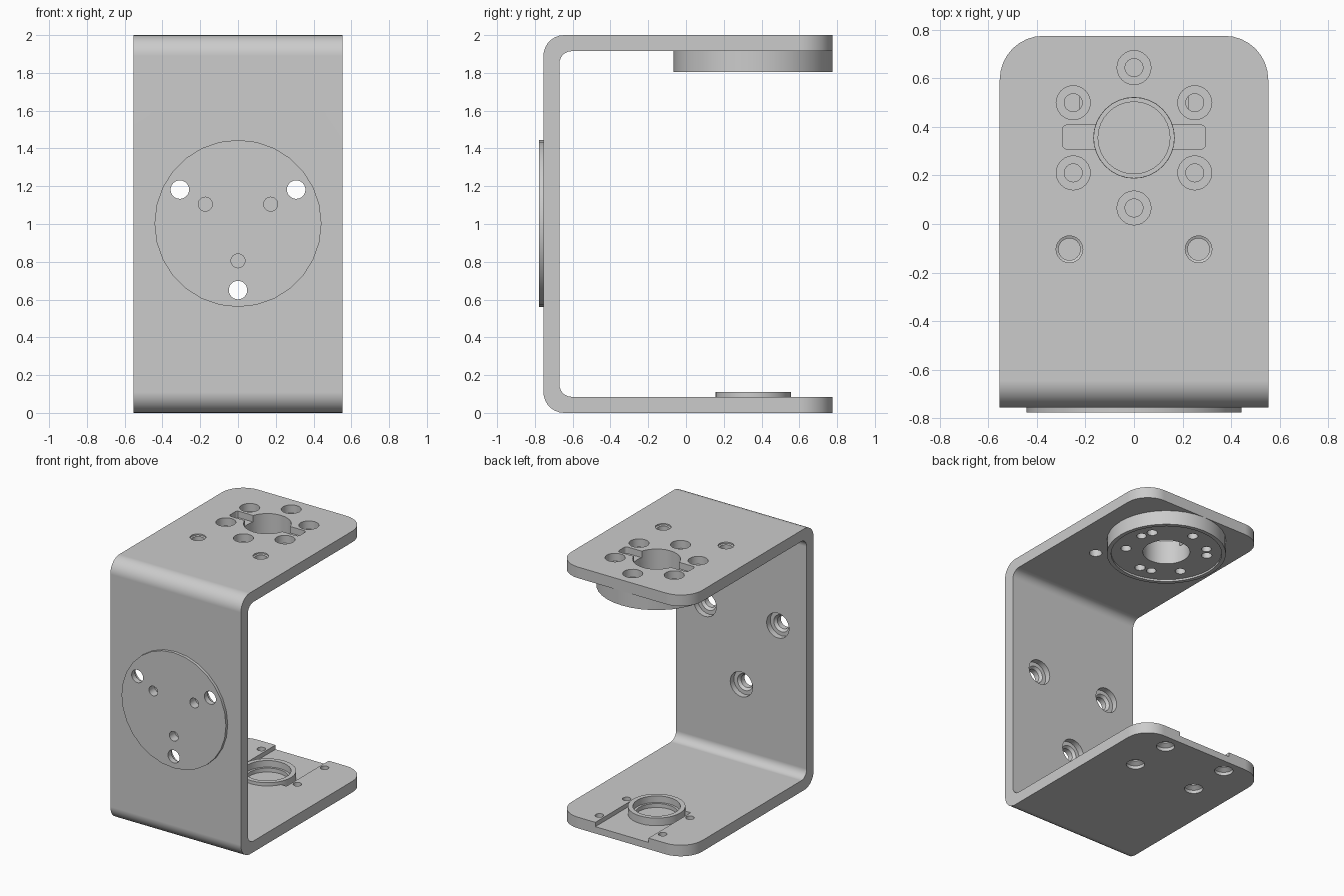
import bpy, bmesh, math
from math import cos, sin, pi, radians

if "Cube" in bpy.data.objects:
    bpy.data.objects.remove(bpy.data.objects["Cube"])

metal = bpy.data.materials.new("plain grey metal")
metal.use_nodes = True
grey = (0.6, 0.6, 0.6, 1)
metal.diffuse_color = grey
metal.node_tree.nodes["Principled BSDF"].inputs["Base Color"].default_value = grey


def finish(name, bm):
    bmesh.ops.recalc_face_normals(bm, faces=bm.faces[:])
    mesh = bpy.data.meshes.new(name)
    bm.to_mesh(mesh)
    bm.free()
    mesh.materials.append(metal)
    ob = bpy.data.objects.new(name, mesh)
    bpy.context.collection.objects.link(ob)
    return ob


def turn(name, profile, centre=(0, 0), axis="Z", sides=24):
    """Closed turned solid from (radius, height) pairs; centre is across the axis."""
    bm = bmesh.new()
    rings = []
    for r, h in profile:
        ring = []
        for i in range(sides):
            a = 2 * pi * i / sides
            u, v = centre[0] + r * cos(a), centre[1] + r * sin(a)
            ring.append(bm.verts.new((u, v, h) if axis == "Z" else (u, h, v)))
        rings.append(ring)
    for low, high in zip(rings, rings[1:]):
        for i in range(sides):
            j = (i + 1) % sides
            bm.faces.new((low[i], low[j], high[j], high[i]))
    bm.faces.new(rings[0])
    bm.faces.new(rings[-1])
    return finish(name, bm)


def block(name, x, y, z, corner=0):
    """Box from ranges, with optional rounded upright corners."""
    bm = bmesh.new()
    bmesh.ops.create_cube(bm, size=1)
    for v in bm.verts:
        for k, (a, b) in enumerate((x, y, z)):
            v.co[k] = b if v.co[k] > 0 else a
    if corner:
        upright = [e for e in bm.edges
                   if abs(e.verts[0].co.z - e.verts[1].co.z) > 0.01]
        bmesh.ops.bevel(bm, geom=upright, offset=corner, segments=3,
                        profile=0.5, affect="EDGES")
    return finish(name, bm)


def cut(cutter, *targets):
    cutter.hide_render = True
    for ob in targets:
        mod = ob.modifiers.new("cut", "BOOLEAN")
        mod.operation = "DIFFERENCE"
        mod.solver = "EXACT"
        mod.object = cutter
        bpy.context.view_layer.objects.active = ob
        bpy.ops.object.modifier_apply(modifier=mod.name)
    bpy.data.objects.remove(cutter)


# Bent U-shaped bracket: side profile swept across the width
HALF, FRONT, BACK, T, TOP = 0.553, -0.755, 0.775, 0.085, 2.0
OUTER, INNER = 0.11, 0.065


def arc(cy, cz, r, start, end, n=7):
    return [(cy + r * cos(radians(start + (end - start) * i / n)),
             cz + r * sin(radians(start + (end - start) * i / n))) for i in range(n + 1)]


fo, fi = FRONT + OUTER, FRONT + T + INNER
profile = [(BACK, 0), *arc(fo, OUTER, OUTER, 270, 180),
           *arc(fo, TOP - OUTER, OUTER, 180, 90), (BACK, TOP),
           (BACK, TOP - T), *arc(fi, TOP - T - INNER, INNER, 90, 180),
           *arc(fi, T + INNER, INNER, 180, 270), (BACK, T)]
bm = bmesh.new()
face = bm.faces.new([bm.verts.new((-HALF, y, z)) for y, z in profile])
swept = bmesh.ops.extrude_face_region(bm, geom=[face])["geom"]
for v in swept:
    if isinstance(v, bmesh.types.BMVert):
        v.co.x = HALF
tips = [e for e in bm.edges if all(abs(v.co.y - BACK) < 1e-4 for v in e.verts)
        and abs(e.verts[0].co.x - e.verts[1].co.x) < 1e-4]
bmesh.ops.bevel(bm, geom=tips, offset=0.18, segments=8, profile=0.5, affect="EDGES")
bracket = finish("bracket", bm)

# Solid parts mounted on the bracket
HUB = 0.355
front_pad = turn("front_pad", [(0.442, -0.777), (0.442, FRONT)], (0, 1.003), "Y", 28)
top_boss = turn("top_boss", [(0.42, 1.805), (0.42, TOP - T)], (0, HUB), sides=36)
lower_collar = turn("lower_collar", [(0.2, 0.04), (0.2, 0.11)], (0, HUB), sides=32)

# Shallow channel and bearing pocket in the lower arm
cut(block("channel_cutter", (-0.225, 0.225), (0.265, 0.9), (0.052, 0.2)), bracket)
cut(turn("pocket_cutter", [(0.148, 0.03), (0.148, 0.06), (0.165, 0.06), (0.165, 0.2)],
         (0, HUB), sides=32), bracket, lower_collar)

# Countersunk screw holes in the lower arm
for x in (-0.268, 0.268):
    for y in (0.335, 0.665):
        cut(turn("screw_cutter", [(0.065, -0.05), (0.065, 0.025), (0.03, 0.045), (0.03, 0.2)],
                 (x, y)), bracket)

# Central bore, slot and recessed underside of the upper arm
cut(turn("recess_cutter", [(0.39, 1.7), (0.39, 1.82)], (0, HUB), sides=36), top_boss)
cut(turn("bore_cutter", [(0.166, 1.7), (0.166, 2.1)], (0, HUB), sides=32), bracket, top_boss)
cut(block("slot_cutter", (-0.295, 0.295), (0.308, 0.408), (1.95, 2.1), 0.02), bracket)

# Six counterbored holes around the bore, and three blind ones below
for i in range(6):
    a = radians(30 + 60 * i)
    cut(turn("bolt_cutter", [(0.037, 1.7), (0.037, 1.94), (0.07, 1.94), (0.07, 2.1)],
             (0.289 * cos(a), HUB + 0.289 * sin(a))), bracket, top_boss)
for i in range(3):
    a = radians(12 + 120 * i)
    cut(turn("blind_cutter", [(0.035, 1.7), (0.035, 1.89)],
             (0.285 * cos(a), HUB + 0.285 * sin(a)), sides=16), top_boss)

# Two plain chamfered holes in the upper arm
for x in (-0.266, 0.266):
    cut(turn("plain_cutter", [(0.045, 1.8), (0.045, 1.985), (0.055, 1.99), (0.055, 2.1)],
             (x, -0.104)), bracket)

# Stepped through holes and blind holes in the front pad
for x, z in ((-0.308, 1.182), (0.308, 1.182), (0, 0.65)):
    cut(turn("step_cutter", [(0.049, -0.9), (0.049, -0.735), (0.065, -0.715),
                             (0.095, -0.715), (0.095, -0.6)], (x, z), "Y"), bracket, front_pad)
for x, z in ((-0.173, 1.105), (0.173, 1.105), (0, 0.805)):
    cut(turn("blind_cutter", [(0.037, -0.9), (0.037, -0.71)], (x, z), "Y"),
        bracket, front_pad)

# Smooth shading that keeps machined edges crisp
for ob in (bracket, front_pad, top_boss, lower_collar):
    bpy.ops.object.select_all(action="DESELECT")
    ob.select_set(True)
    bpy.context.view_layer.objects.active = ob
    bpy.ops.object.shade_smooth_by_angle(angle=radians(30))
    ob.modifiers.new("even normals", "WEIGHTED_NORMAL").keep_sharp = True
